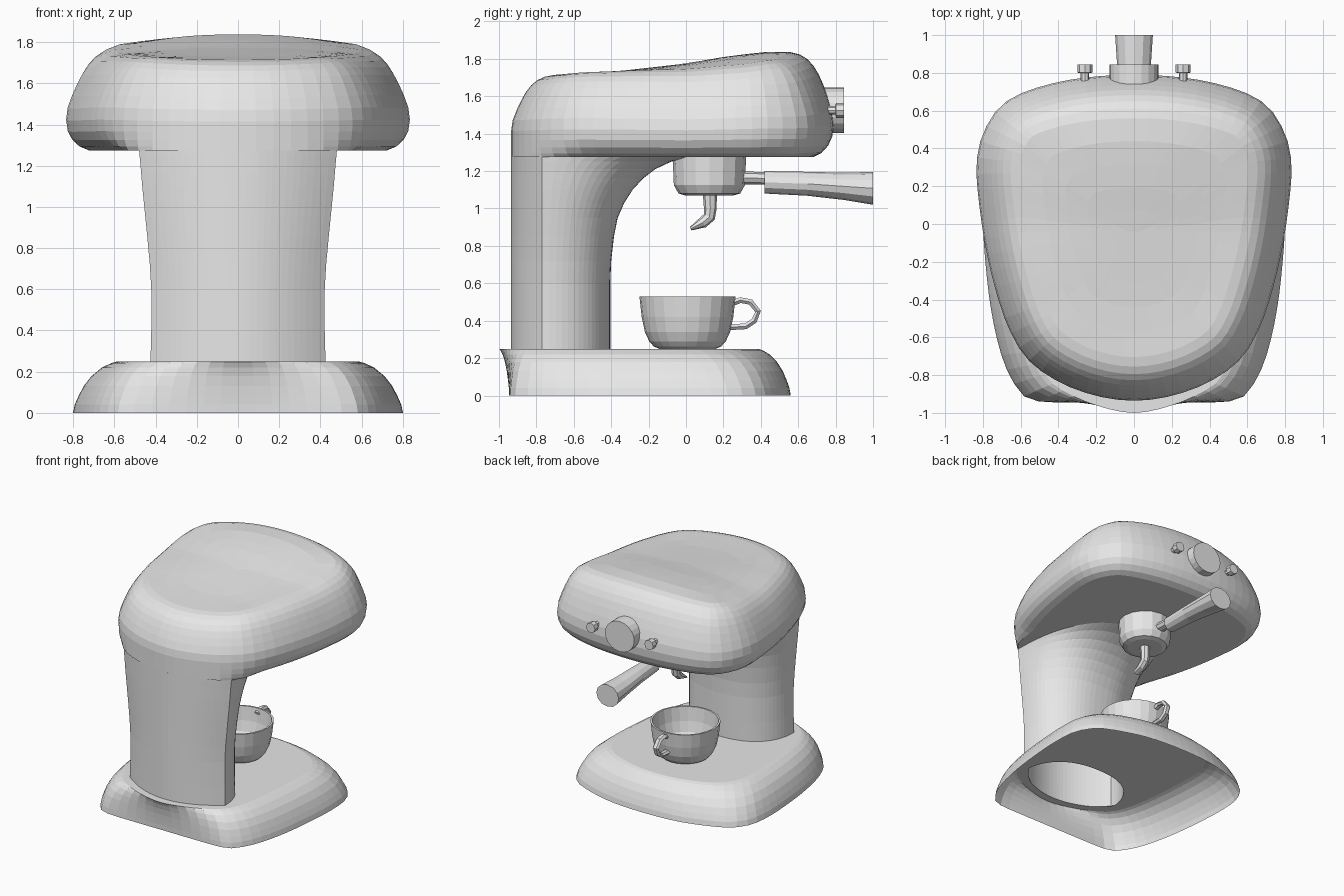
import bpy, math
from mathutils import Vector

if "Cube" in bpy.data.objects:
    bpy.data.objects.remove(bpy.data.objects["Cube"])

HALF = 32            # segments in half of a body outline
FRONT = 14           # of those, segments on the column's front arc

grey = bpy.data.materials.new("plain_grey")
grey.diffuse_color = (0.8, 0.8, 0.8, 1)
grey.use_nodes = True
grey.node_tree.nodes["Principled BSDF"].inputs["Base Color"].default_value = grey.diffuse_color


def loft(name, rings, cap_start=False, cap_end=False):
    """Skin a list of equal-length closed rings."""
    n = len(rings[0])
    verts = [tuple(p) for r in rings for p in r]
    faces = []
    for i in range(len(rings) - 1):
        for j in range(n):
            k = (j + 1) % n
            faces.append((i * n + j, i * n + k, (i + 1) * n + k, (i + 1) * n + j))
    if cap_start:
        faces.append(tuple(range(n - 1, -1, -1)))
    if cap_end:
        last = (len(rings) - 1) * n
        faces.append(tuple(range(last, last + n)))
    mesh = bpy.data.meshes.new(name)
    mesh.from_pydata(verts, [], faces)
    mesh.materials.append(grey)
    ob = bpy.data.objects.new(name, mesh)
    bpy.context.collection.objects.link(ob)
    return ob


def tube(name, pts, sides, axis=None, x=0, caps=(True, True)):
    """Round section along a path in the yz plane; pts = (y, z, radius x, radius across)."""
    rings = []
    for i, (y, z, rx, rn) in enumerate(pts):
        a, b = pts[max(i - 1, 0)], pts[min(i + 1, len(pts) - 1)]
        t = Vector(axis or (b[0] - a[0], b[1] - a[1])).normalized()
        ring = []
        for j in range(sides):
            q = 2 * math.pi * j / sides
            s = rn * math.sin(q)
            ring.append((x + rx * math.cos(q), y + t.y * s, z - t.x * s))
        rings.append(ring)
    return loft(name, rings, *caps)


def mirrored(half):
    return half + [(-x, y) for x, y in half[-2:0:-1]]


def outline(half):
    """Smooth symmetric outline, evenly resampled, starting at front centre."""
    p = [Vector(q) for q in half]
    flip = lambda v: Vector((-v.x, v.y))
    p = [flip(p[1])] + p + [flip(p[-2])]
    dense = []
    for i in range(1, len(p) - 2):
        a, b, c, d = p[i - 1:i + 3]
        for s in range(20):
            t = s / 20
            dense.append(0.5 * (2 * b + (c - a) * t + (2 * a - 5 * b + 4 * c - d) * t * t
                                + (3 * b - a - 3 * c + d) * t ** 3))
    dense.append(p[-2])
    dist = [0]
    for u, v in zip(dense, dense[1:]):
        dist.append(dist[-1] + (v - u).length)
    out, k = [], 0
    for i in range(HALF + 1):
        want = dist[-1] * i / HALF
        while k < len(dist) - 2 and dist[k + 1] < want:
            k += 1
        f = (want - dist[k]) / (dist[k + 1] - dist[k])
        out.append(tuple(dense[k].lerp(dense[k + 1], min(f, 1))))
    return mirrored(out)


def interp(table, v):
    for (a, fa), (b, fb) in zip(table, table[1:]):
        if v <= b:
            return fa + (fb - fa) * max(0, (v - a) / (b - a))
    return table[-1][1]


def step(a, b, v):
    t = min(1, max(0, (v - a) / (b - a)))
    return t * t * (3 - 2 * t)


# Column: shallow front arc, sharp side corners, rounded rear flaring into the head
def column_ring(z, w, rear):
    half = []
    for i in range(FRONT + 1):
        x = w * i / FRONT
        half.append((x, -0.935 + 0.165 * (x / w) ** 2))
    for i in range(1, HALF - FRONT + 1):
        q = math.pi / 2 * i / (HALF - FRONT)
        half.append((w * max(0, math.cos(q)) ** 0.85,
                     -0.77 + (rear + 0.77) * math.sin(q) ** 0.9))
    return [(x, y, z) for x, y in mirrored(half)]


column = [column_ring(*c) for c in (
    (0.25, 0.425, -0.405), (0.4, 0.421, -0.405), (0.6, 0.421, -0.405), (0.72, 0.428, -0.4),
    (0.85, 0.44, -0.385), (0.95, 0.45, -0.365), (1.03, 0.458, -0.33), (1.1, 0.465, -0.285),
    (1.16, 0.47, -0.23), (1.21, 0.474, -0.165), (1.25, 0.478, -0.08), (1.275, 0.48, 0.02))]
loft("column", column)

# Base: open underneath, blending from floor outline to top outline
floor = outline([(0, -.945), (.3, -.945), (.5, -.94), (.585, -.91), (.665, -.79), (.72, -.63),
                 (.765, -.4), (.795, -.1), (.8, .1), (.78, .26), (.7, .39), (.55, .47),
                 (.3, .54), (0, .56)])
deck = outline([(0, -1), (.2, -.96), (.38, -.88), (.47, -.8), (.53, -.65), (.57, -.35),
                (.585, -.05), (.57, .1), (.51, .22), (.4, .3), (.2, .365), (0, .385)])
base = []
for z, f in ((0, 0), (.04, .04), (.08, .12), (.13, .24), (.18, .42), (.22, .65), (.242, .86), (.25, 1)):
    base.append([(a[0] + (b[0] - a[0]) * f, a[1] + (b[1] - a[1]) * f, z)
                 for a, b in zip(floor, deck)])
loft("base", base + [column[0]])

# Head: rounded outline with inset rings under a gently rising top
head = outline([(0, -.935), (.2, -.91), (.4, -.835), (.56, -.72), (.66, -.56), (.73, -.36),
                (.79, -.1), (.83, .2), (.83, .36), (.79, .5), (.7, .63), (.55, .71),
                (.3, .77), (0, .79)])
TOP = [(-.935, 1.71), (-.65, 1.715), (-.4, 1.73), (0, 1.775), (.2, 1.81), (.42, 1.838),
       (.6, 1.835), (.8, 1.82)]


def head_point(x, y, h):
    crown = 0.03 - 0.1 * step(-0.8, 0.4, y)
    top = interp(TOP, y) + crown * min(1.2, (x / 0.69) ** 2)
    return (x, y, 1.275 + h * (top - 1.275))


def inset(ring, d, lower):
    out = []
    for i, (x, y) in enumerate(ring):
        a, b = Vector(ring[i - 1]), Vector(ring[(i + 1) % len(ring)])
        t = (b - a).normalized()
        k = d * (step(-0.85, -0.5, y) if lower else 1)
        out.append((x - t.y * k, y + t.x * k))
    return out


shell = [column[-1]]
for h, d in ((0, .11), (.04, .065), (.11, .03), (.2, .008), (.32, 0), (.45, .008), (.58, .03),
             (.7, .055), (.8, .08), (.88, .108), (.94, .14), (.98, .18), (1, .23)):
    flat = inset(head, d, h < 0.3)
    shell.append([head_point(x, y, h) for x, y in flat])
for s in (.8, .6, .4, .2, .02):
    shell.append([head_point(x * s, -.05 + (y + .05) * s, 1) for x, y in flat])
loft("head", shell, cap_end=True)

# Brew group, filter handle and spout
UP, BACK = (0, 1), (1, 0)
tube("brew_group", [(.125, 1.07, .13, .13), (.125, 1.08, .165, .165), (.125, 1.125, .19, .19),
                    (.125, 1.29, .197, .197)], 16, UP)
tube("handle_neck", [(.28, 1.165, .045, .035), (.44, 1.16, .04, .033)], 8, BACK)
tube("filter_handle", [(.42, 1.14, .06, .06), (.65, 1.132, .075, .064), (.85, 1.118, .09, .073),
                       (1.0, 1.108, .1, .088)], 12, BACK)
tube("spout", [(.127, 1.09, .04, .038), (.13, 1.0, .036, .034), (.125, .955, .034, .032),
               (.09, .925, .034, .03), (.025, .892, .03, .01)], 8)

# Control dial and two small buttons on the rear face
tube("dial", [(.74, 1.525, .13, .122), (.845, 1.525, .13, .122)], 20, BACK)
for side, name in ((-1, "left"), (1, "right")):
    tube(name + "_button", [(.72, 1.525, .022, .022), (.8, 1.525, .022, .022),
                            (.801, 1.525, .04, .04), (.845, 1.525, .04, .04)], 8, BACK, side * .26)

# Cup with hollow inside, and its handle
CUP = [(.25, .15), (.262, .18), (.29, .205), (.34, .228), (.42, .245), (.53, .257),
       (.53, .243), (.42, .23), (.34, .21), (.295, .18), (.28, .12)]
tube("cup", [(.008, z, r, r) for z, r in CUP], 24, UP)
tube("cup_handle", [(y, z, .026, .018) for y, z in (
    (.24, .49), (.29, .51), (.345, .5), (.385, .45), (.365, .4), (.32, .37), (.23, .365))], 6)
